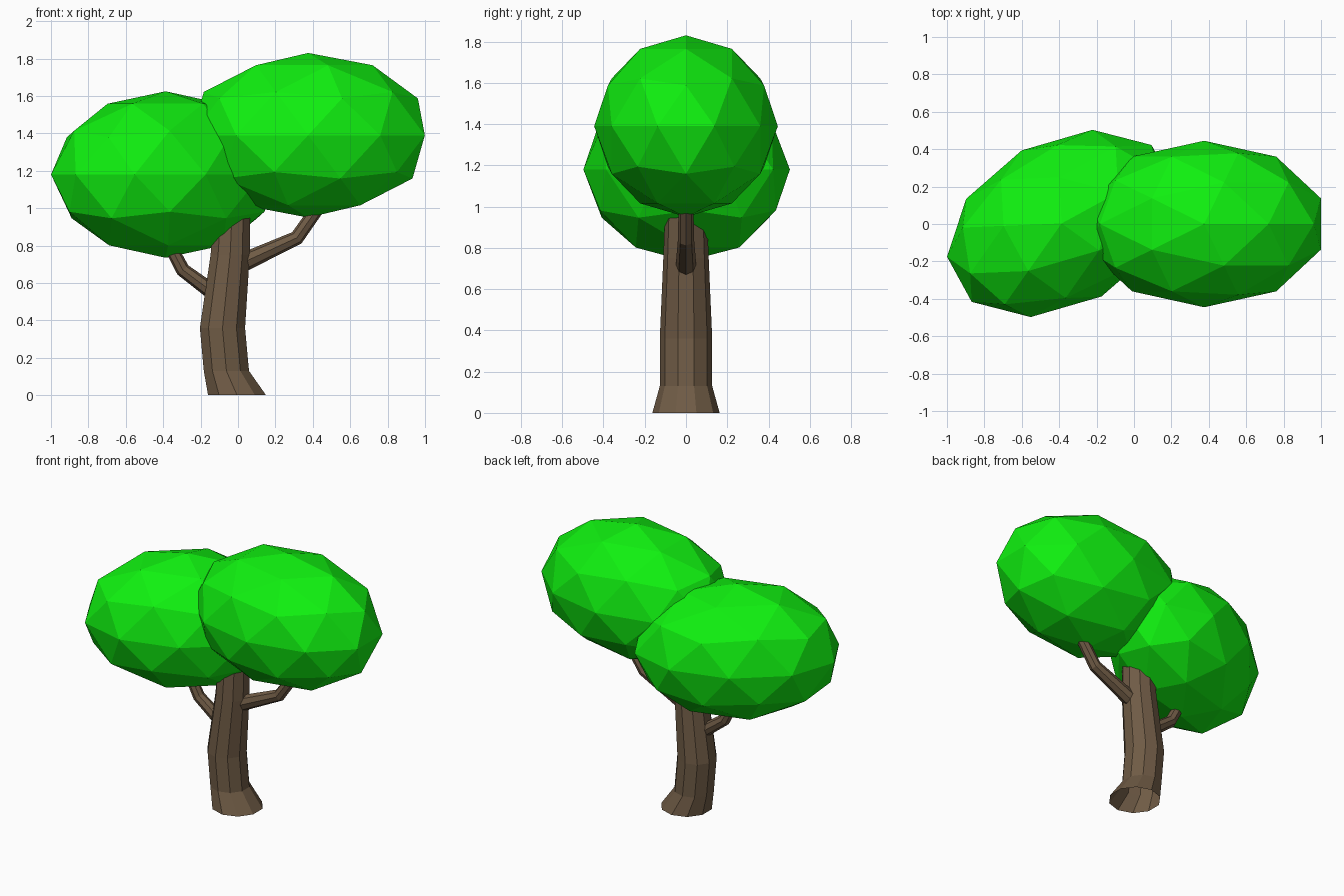
import bpy, bmesh, math
from mathutils import Vector

if "Cube" in bpy.data.objects:
    bpy.data.objects.remove(bpy.data.objects["Cube"])


def material(name, rgb):
    m = bpy.data.materials.new(name)
    m.diffuse_color = (*rgb, 1)
    m.use_nodes = True
    m.node_tree.nodes["Principled BSDF"].inputs["Base Color"].default_value = m.diffuse_color
    return m


bark = material("bark", (0.16, 0.105, 0.06))
leaf = material("leaf", (0.005, 0.87, 0.005))


def limb(name, path, sides, level=False):
    """Loft rings along (x, z, radius) stations lying in the y = 0 plane."""
    bm = bmesh.new()
    pts = [Vector((x, 0, z)) for x, z, r in path]
    rings = []
    for i, p in enumerate(pts):
        dirs = [(b - a).normalized() for a, b in zip(pts, pts[1:])]
        t = (dirs[max(i - 1, 0)] + dirs[min(i, len(dirs) - 1)]).normalized()
        if level:
            t = Vector((0, 0, 1))
        v = Vector((0, 1, 0))
        u = v.cross(t)
        ring = []
        for k in range(sides):
            a = math.pi / 2 + math.tau * k / sides
            ring.append(bm.verts.new(p + path[i][2] * (math.cos(a) * u + math.sin(a) * v)))
        rings.append(ring)
    for lo, hi in zip(rings, rings[1:]):
        for k in range(sides):
            n = (k + 1) % sides
            bm.faces.new((lo[k], lo[n], hi[n], hi[k]))
    bm.faces.new(rings[-1])
    me = bpy.data.meshes.new(name)
    bm.to_mesh(me)
    bm.free()
    me.materials.append(bark)
    ob = bpy.data.objects.new(name, me)
    bpy.context.collection.objects.link(ob)


def foliage(name, loc, size, turn):
    bpy.ops.mesh.primitive_ico_sphere_add(subdivisions=2, radius=1, location=loc,
                                          rotation=(0, 0, math.radians(turn)))
    ob = bpy.context.object
    ob.name = name
    ob.scale = size
    ob.data.materials.append(leaf)


# Trunk, flared and open at the foot
limb("trunk", [(-0.005, 0, 0.163), (-0.062, 0.13, 0.127), (-0.083, 0.36, 0.127),
               (-0.042, 0.75, 0.11), (-0.03, 1.02, 0.1)], 10, level=True)

# Bent branches reaching into the crowns
limb("right_branch", [(-0.03, 0.685, 0.052), (0.06, 0.725, 0.049),
                      (0.315, 0.842, 0.039), (0.44, 1.02, 0.036)], 8)
limb("left_branch", [(-0.1, 0.525, 0.044), (-0.295, 0.67, 0.038),
                     (-0.38, 0.83, 0.035)], 8)

# Crowns
foliage("left_crown", (-0.387, 0.003, 1.18), (0.655, 0.445, 0.445), 28.65)
foliage("right_crown", (0.375, 0, 1.39), (0.656, 0.445, 0.44), 0)
